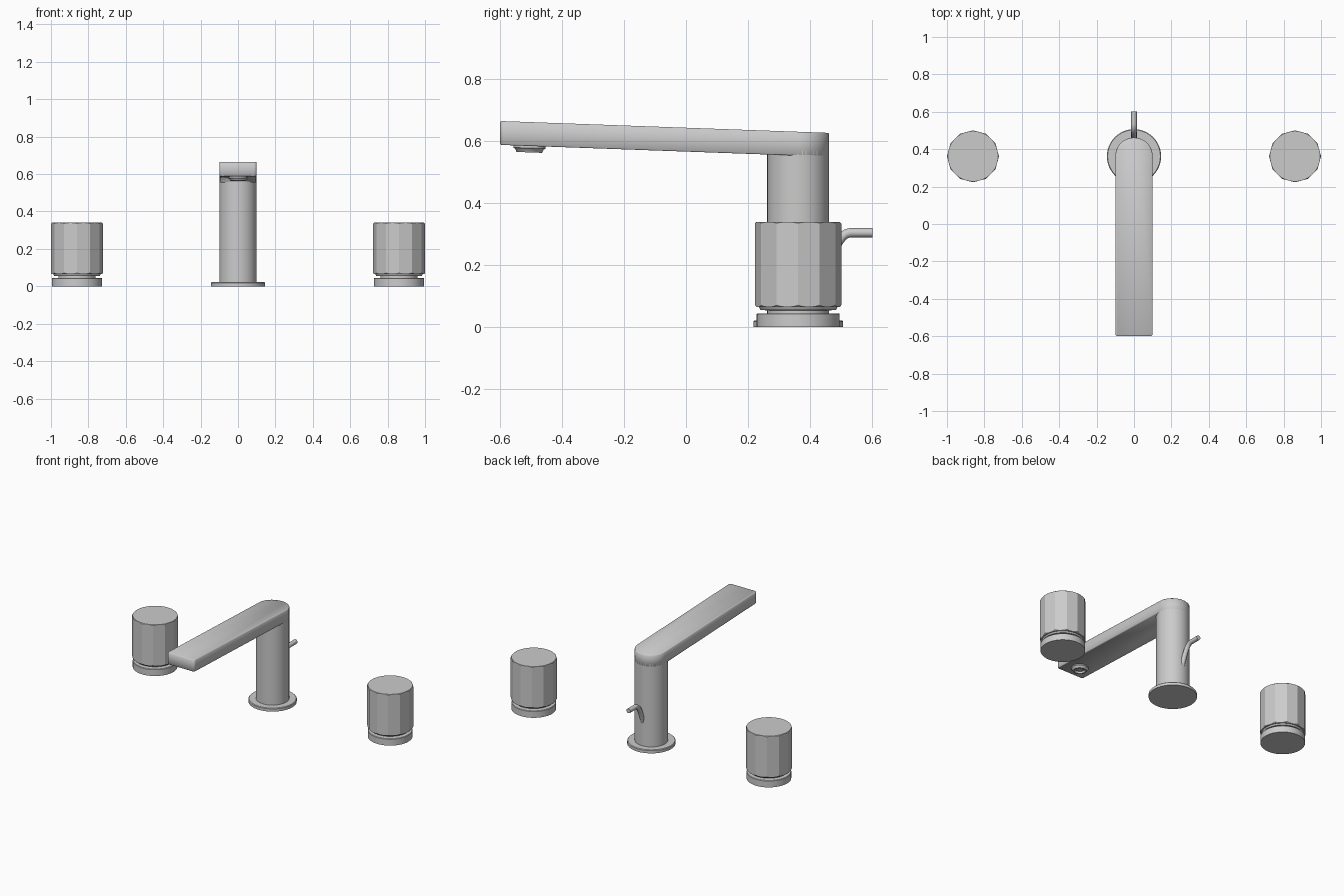
import bpy, bmesh
from math import pi, sin, cos, radians

if "Cube" in bpy.data.objects:
    bpy.data.objects.remove(bpy.data.objects["Cube"])

CY = 0.362  # y of the column and both knobs


def finish(bm, name, loc=(0, 0, 0), rot=(0, 0, 0), angle=20):
    bmesh.ops.remove_doubles(bm, verts=bm.verts, dist=1e-5)
    bmesh.ops.recalc_face_normals(bm, faces=bm.faces)
    me = bpy.data.meshes.new(name)
    bm.to_mesh(me)
    bm.free()
    ob = bpy.data.objects.new(name, me)
    bpy.context.collection.objects.link(ob)
    ob.location, ob.rotation_euler = loc, rot
    bpy.ops.object.select_all(action='DESELECT')
    ob.select_set(True)
    bpy.context.view_layer.objects.active = ob
    bpy.ops.object.shade_smooth_by_angle(angle=radians(angle))
    return ob


def loft(rings):
    """Skin closed rings of equal size and cap both ends."""
    bm = bmesh.new()
    vs = [[bm.verts.new(p) for p in r] for r in rings]
    n = len(vs[0])
    for a, b in zip(vs, vs[1:]):
        for i in range(n):
            j = (i + 1) % n
            bm.faces.new((a[i], a[j], b[j], b[i]))
    bm.faces.new(vs[0][::-1])
    bm.faces.new(vs[-1])
    return bm


def lathe(name, profile, loc, rot=(0, 0, 0), n=48):
    rings = [[(r * cos(2 * pi * i / n), r * sin(2 * pi * i / n), z) for i in range(n)]
             for r, z in profile]
    return finish(loft(rings), name, loc, rot, 30)


def knob(name, x, sides=12, sub=6, R=0.139, z0=0.065, z1=0.34):
    """Faceted prism whose corners are trimmed by a cone at both ends."""
    ri = R * cos(pi / sides)
    rings = [[], [], [], []]
    for i in range(sides * sub):
        a = 2 * pi * i / (sides * sub)
        p = ri / cos((a % (2 * pi / sides)) - pi / sides)
        d = p - ri
        for ring, r, z in zip(rings, (ri, p, p, ri), (z0, z0 + d * 1.3, z1 - d, z1)):
            ring.append((r * cos(a), r * sin(a), z))
    finish(loft(rings), name, (x, CY, 0))


# Handles: base disc with neck, then the faceted knob
for side, s in (("left", -1), ("right", 1)):
    lathe(side + "_handle_base",
          [(0.134, 0), (0.134, 0.042), (0.131, 0.045), (0.1, 0.045), (0.1, 0.054),
           (0.122, 0.056), (0.127, 0.066)], (s * 0.861, CY, 0))
    knob(side + "_handle_knob", s * 0.861)

# Column and its flange
lathe("column_flange", [(0.145, 0), (0.145, 0.018), (0.141, 0.022), (0.09, 0.022)], (0, CY, 0))
lathe("column", [(0.1, 0.01), (0.1, 0.57)], (0, CY, 0))

# Spout arm: rounded back, small front corners, sloping upward to the front
y0, y1, w, rc = -0.6, 0.462, 0.1, 0.015


def arm_outline(inset):
    pts = []
    hw = w - inset
    for i in range(33):
        a = pi * i / 32
        pts.append((hw * cos(a), y1 - w + hw * sin(a)))
    for s, a0 in ((-1, pi), (1, 1.5 * pi)):
        for i in range(7):
            a = a0 + pi / 2 * i / 6
            pts.append((s * (w - rc) + (rc - inset) * cos(a), y0 + rc + (rc - inset) * sin(a)))
    return pts


slope = 0.036
rings = []
for inset, z in ((0.003, 0.55), (0, 0.553), (0, 0.624), (0.003, 0.627)):
    rings.append([(x, y, z + (y1 - y) * slope) for x, y in arm_outline(inset)])
finish(loft(rings), "spout_arm", angle=50)

# Aerator under the spout tip, with a recessed outlet
lathe("aerator", [(0.052, 0.01), (0.052, -0.008), (0.046, -0.012), (0.041, -0.022),
                  (0.032, -0.022), (0.029, -0.010), (0.02, -0.010), (0.018, -0.016)],
      (0, -0.505, 0.586), (-slope, 0, 0))

# Pop-up rod: rises out of the column's back and bends rearward
cu = bpy.data.curves.new("drain_rod", 'CURVE')
cu.dimensions = '3D'
cu.bevel_depth, cu.bevel_resolution, cu.resolution_u = 0.015, 4, 10
cu.use_fill_caps = True
sp = cu.splines.new('BEZIER')
sp.bezier_points.add(2)
for bp, (co, l, r) in zip(sp.bezier_points, (
        ((0.435, 0.14), (0.43, 0.12), (0.462, 0.2)),
        ((0.53, 0.305), (0.485, 0.303), (0.55, 0.305)),
        ((0.602, 0.305), (0.58, 0.305), (0.62, 0.305)))):
    bp.co, bp.handle_left, bp.handle_right = [(0, y, z) for y, z in (co, l, r)]
rod = bpy.data.objects.new("drain_rod", cu)
bpy.context.collection.objects.link(rod)
bpy.ops.object.select_all(action='DESELECT')
rod.select_set(True)
bpy.context.view_layer.objects.active = rod
bpy.ops.object.convert(target='MESH')
bpy.ops.object.shade_smooth_by_angle(angle=radians(40))
